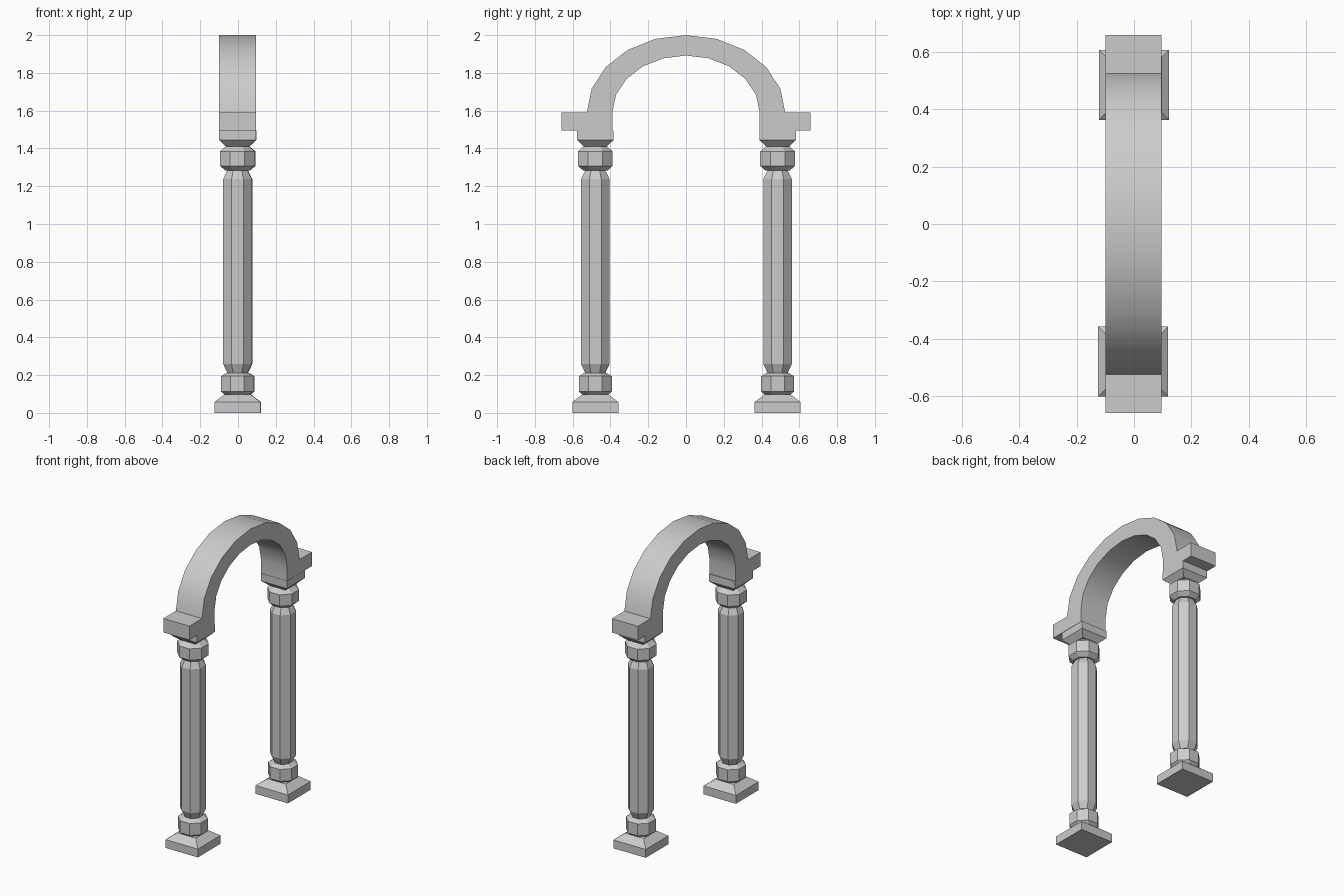
import bpy
import bmesh
from math import sin, cos, pi

if "Cube" in bpy.data.objects:
    bpy.data.objects.remove(bpy.data.objects["Cube"])


def add_object(name, bm):
    bmesh.ops.recalc_face_normals(bm, faces=bm.faces)
    mesh = bpy.data.meshes.new(name)
    bm.to_mesh(mesh)
    bm.free()
    obj = bpy.data.objects.new(name, mesh)
    bpy.context.collection.objects.link(obj)
    return obj


def prism_stack(name, sides, profile, x, y):
    """Flat-sided turned form; profile is (half width across flats, z)."""
    bm = bmesh.new()
    rings = []
    for half, z in profile:
        r = half / cos(pi / sides)
        angles = [(2 * i + 1) * pi / sides for i in range(sides)]
        rings.append([bm.verts.new((x + r * cos(a), y + r * sin(a), z)) for a in angles])
    for low, high in zip(rings, rings[1:]):
        for i in range(sides):
            j = (i + 1) % sides
            bm.faces.new((low[i], low[j], high[j], high[i]))
    bm.faces.new(rings[0][::-1])
    bm.faces.new(rings[-1])
    return add_object(name, bm)


# Column parts: name, number of sides, profile
COLUMN = [
    ("plinth", 4, [(.122, 0), (.122, .057), (.07, .097)]),
    ("lower_collar", 8, [(.066, .095), (.087, .113), (.087, .194), (.06, .211)]),
    ("shaft", 8, [(.052, .208), (.076, .26), (.076, 1.237), (.052, 1.287)]),
    ("upper_collar", 8, [(.064, 1.283), (.092, 1.308), (.092, 1.385), (.06, 1.412)]),
    ("capital", 4, [(.06, 1.41), (.097, 1.445), (.097, 1.496)]),
]
for side, x, y in (("front", -.003, -.48), ("back", 0, .485)):
    for part, sides, profile in COLUMN:
        prism_stack(f"{side}_{part}", sides, profile, x, y)

# Arch with its projecting end blocks, one profile extruded along x
SPRING, BOTTOM, STEPS = 1.59, 1.495, 10


def arc(ry, rz):
    return [(ry * cos(pi * i / STEPS), SPRING + rz * sin(pi * i / STEPS))
            for i in range(STEPS + 1)]


outline = (arc(.525, .41)
           + [(-.66, SPRING), (-.66, BOTTOM), (-.39, BOTTOM)]
           + arc(.39, .302)[::-1]
           + [(.39, BOTTOM), (.66, BOTTOM), (.66, SPRING)])
bm = bmesh.new()
face = bm.faces.new([bm.verts.new((-.1, y, z)) for y, z in outline])
new = bmesh.ops.extrude_face_region(bm, geom=[face])["geom"]
bmesh.ops.translate(bm, vec=(.196, 0, 0),
                    verts=[v for v in new if isinstance(v, bmesh.types.BMVert)])
arch = add_object("arch", bm)

# Smooth curved band, crisp corners
bpy.context.view_layer.objects.active = arch
arch.select_set(True)
bpy.ops.object.shade_smooth_by_angle(angle=pi / 6)
